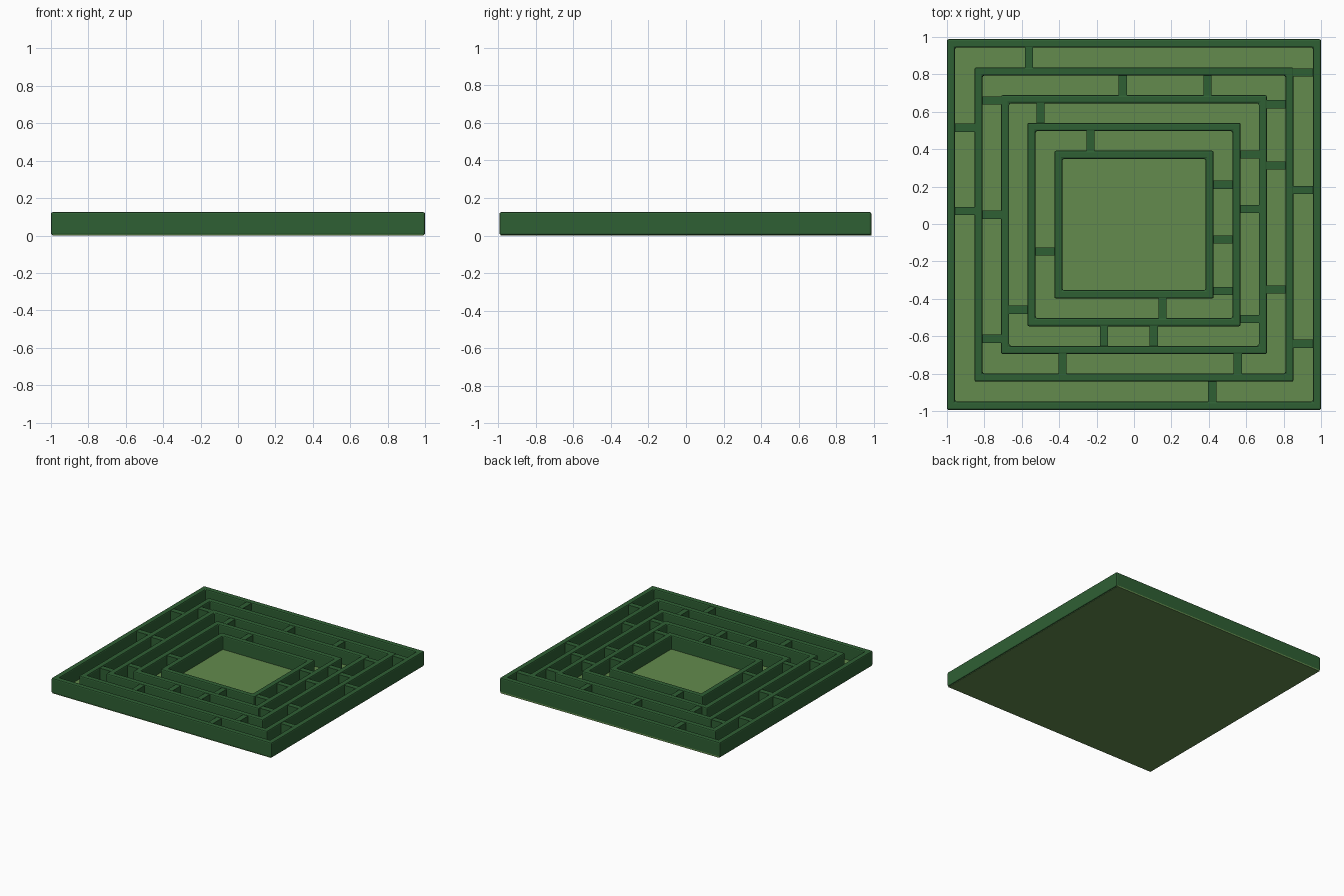
import bpy, bmesh

if "Cube" in bpy.data.objects:
    bpy.data.objects.remove(bpy.data.objects["Cube"])

def material(name, rgb):
    m = bpy.data.materials.new(name)
    m.diffuse_color = (*rgb, 1)
    m.use_nodes = True
    m.node_tree.nodes["Principled BSDF"].inputs["Base Color"].default_value = m.diffuse_color
    return m

HEDGE = material("hedge_green", (0.028, 0.115, 0.034))
GRASS = material("grass_green", (0.125, 0.26, 0.075))
CY = -0.003            # shared centre of the rings in y
T = 0.044              # hedge thickness
Z0, Z1 = 0.003, 0.125  # hedge bottom and top

def finish(name, bm, mat, bevel=0):
    bmesh.ops.recalc_face_normals(bm, faces=bm.faces)
    me = bpy.data.meshes.new(name)
    bm.to_mesh(me)
    bm.free()
    me.materials.append(mat)
    ob = bpy.data.objects.new(name, me)
    bpy.context.collection.objects.link(ob)
    if bevel:
        b = ob.modifiers.new("soft_edges", 'BEVEL')
        b.width = bevel
        b.segments = 2
        b.limit_method = 'ANGLE'
    return ob

def box(name, x0, x1, y0, y1, z0, z1, mat, bevel=0):
    bm = bmesh.new()
    bmesh.ops.create_cube(bm, size=1)
    for v in bm.verts:
        v.co = (x1 if v.co.x > 0 else x0, y1 if v.co.y > 0 else y0, z1 if v.co.z > 0 else z0)
    return finish(name, bm, mat, bevel)

def ring(name, hx, hy):
    # square frame: rectangular wall section swept round four mitred corners
    bm = bmesh.new()
    corners = []
    for sx, sy in ((-1, -1), (1, -1), (1, 1), (-1, 1)):
        corners.append([bm.verts.new((sx * (hx - d), CY + sy * (hy - d), z))
                        for d, z in ((0, Z0), (0, Z1), (T, Z1), (T, Z0))])
    for i in range(4):
        a, b = corners[i], corners[(i + 1) % 4]
        for j in range(4):
            k = (j + 1) % 4
            bm.faces.new((a[j], b[j], b[k], a[k]))
    return finish(name, bm, HEDGE, 0.009)

# lawn
box("lawn", -0.992, 0.992, -0.99, 0.988, 0, 0.012, GRASS)

# concentric hedge rings
sizes = [(1.0, 0.991), (0.853, 0.84), (0.711, 0.692), (0.57, 0.544), (0.426, 0.395)]
for i, (hx, hy) in enumerate(sizes):
    ring(f"hedge_ring_{i + 1}", hx, hy)

# short cross hedges in each corridor: side -> positions along that side
corridors = [
    dict(top=[-0.562], right=[0.81, 0.182, -0.64], left=[0.514, 0.07], bottom=[0.418]),
    dict(top=[-0.06, 0.393], right=[0.64, 0.313, -0.35], left=[0.66, 0.05, -0.613],
         bottom=[-0.382, 0.555]),
    dict(top=[-0.5], right=[0.372, 0.08, -0.508], left=[-0.458], bottom=[-0.16, 0.105]),
    dict(top=[-0.232], right=[0.21, -0.083, -0.358], left=[-0.147], bottom=[0.153]),
]
H = 0.022
for i, sides in enumerate(corridors):
    (ox, oy), (ix, iy) = sizes[i], sizes[i + 1]
    ox, oy = ox - T + 0.008, oy - T + 0.008
    ix, iy = ix - 0.008, iy - 0.008
    for side, places in sides.items():
        for p in places:
            if side in ("top", "bottom"):
                s = 1 if side == "top" else -1
                y0, y1 = sorted((CY + s * iy, CY + s * oy))
                ext = (p - H, p + H, y0, y1)
            else:
                s = 1 if side == "right" else -1
                x0, x1 = sorted((s * ix, s * ox))
                ext = (x0, x1, p - H, p + H)
            box(f"cross_hedge_{i + 1}_{side}", *ext, Z0, Z1 - 0.005, HEDGE)
